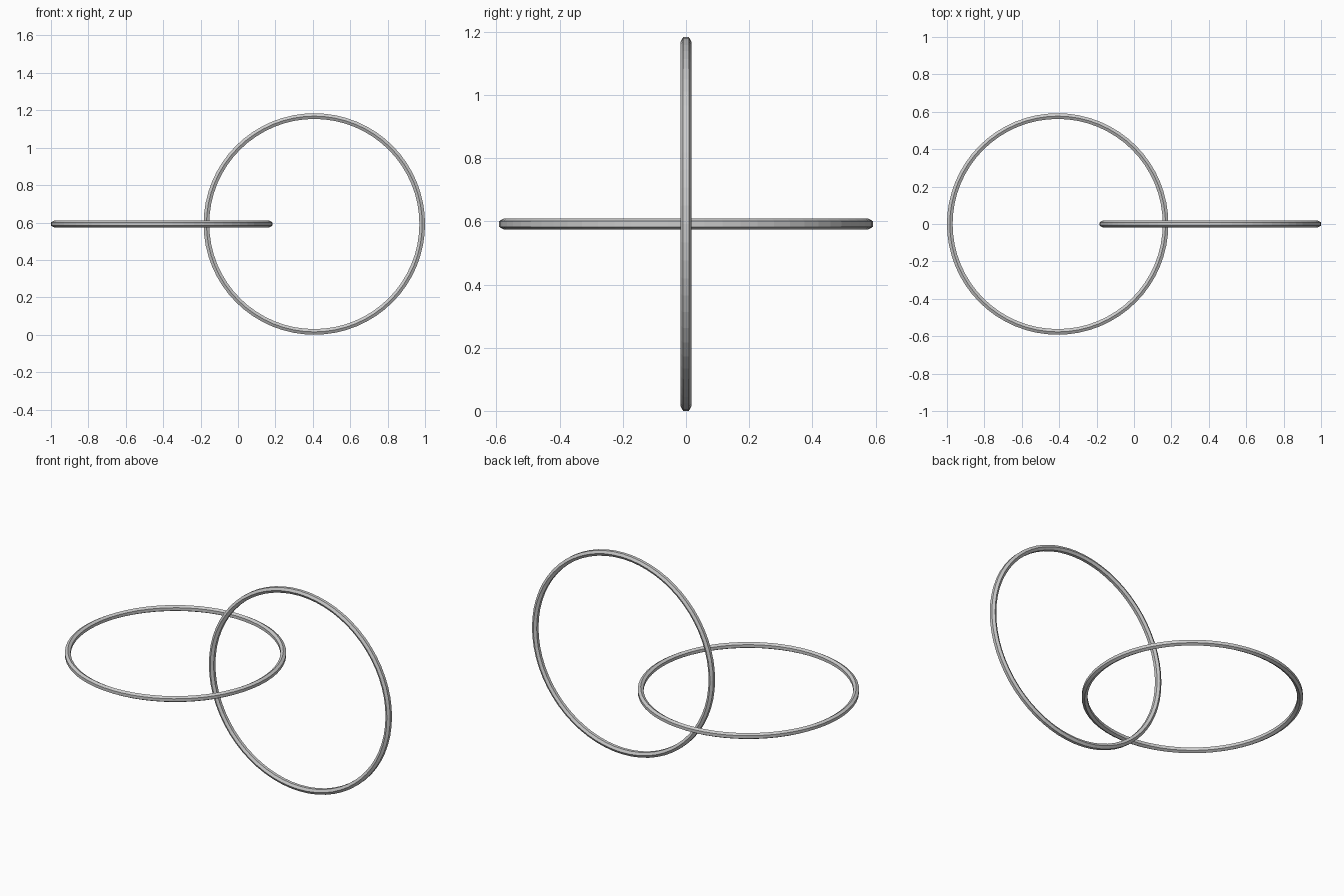
import bpy
import math
from mathutils import Matrix, Vector

cube = bpy.data.objects.get("Cube")
if cube:
    bpy.data.objects.remove(cube, do_unlink=True)

OUTER = 0.592      # outer radius of each ring
CORNER = 0.0175    # corner radius of the hexagonal tube
SEGMENTS, SIDES = 64, 6

steel = bpy.data.materials.new("light grey steel")
steel.use_nodes = True
grey = (0.6, 0.6, 0.6, 1)
steel.diffuse_color = grey
steel.node_tree.nodes["Principled BSDF"].inputs["Base Color"].default_value = grey


def make_ring(name, centre, tilt):
    """Sweep a hexagon, flat side outwards, around a circle."""
    middle = OUTER - CORNER * math.cos(math.pi / SIDES)
    place = Matrix.Translation(centre) @ Matrix.Rotation(tilt, 4, "X")
    verts, faces = [], []
    for i in range(SEGMENTS):
        turn = math.tau * i / SEGMENTS
        for j in range(SIDES):
            a = math.tau * (j + 0.5) / SIDES
            r = middle + CORNER * math.cos(a)
            verts.append(place @ Vector((r * math.cos(turn), r * math.sin(turn),
                                         CORNER * math.sin(a))))
            k, n = (i + 1) % SEGMENTS, (j + 1) % SIDES
            faces.append((i * SIDES + j, k * SIDES + j, k * SIDES + n, i * SIDES + n))
    mesh = bpy.data.meshes.new(name)
    mesh.from_pydata(verts, [], faces)
    mesh.materials.append(steel)
    ring = bpy.data.objects.new(name, mesh)
    bpy.context.collection.objects.link(ring)


# Two interlocked rings, one lying flat and one upright
make_ring("flat_ring", (OUTER - 1, 0, OUTER), 0)
make_ring("upright_ring", (1 - OUTER, 0, OUTER), math.pi / 2)
